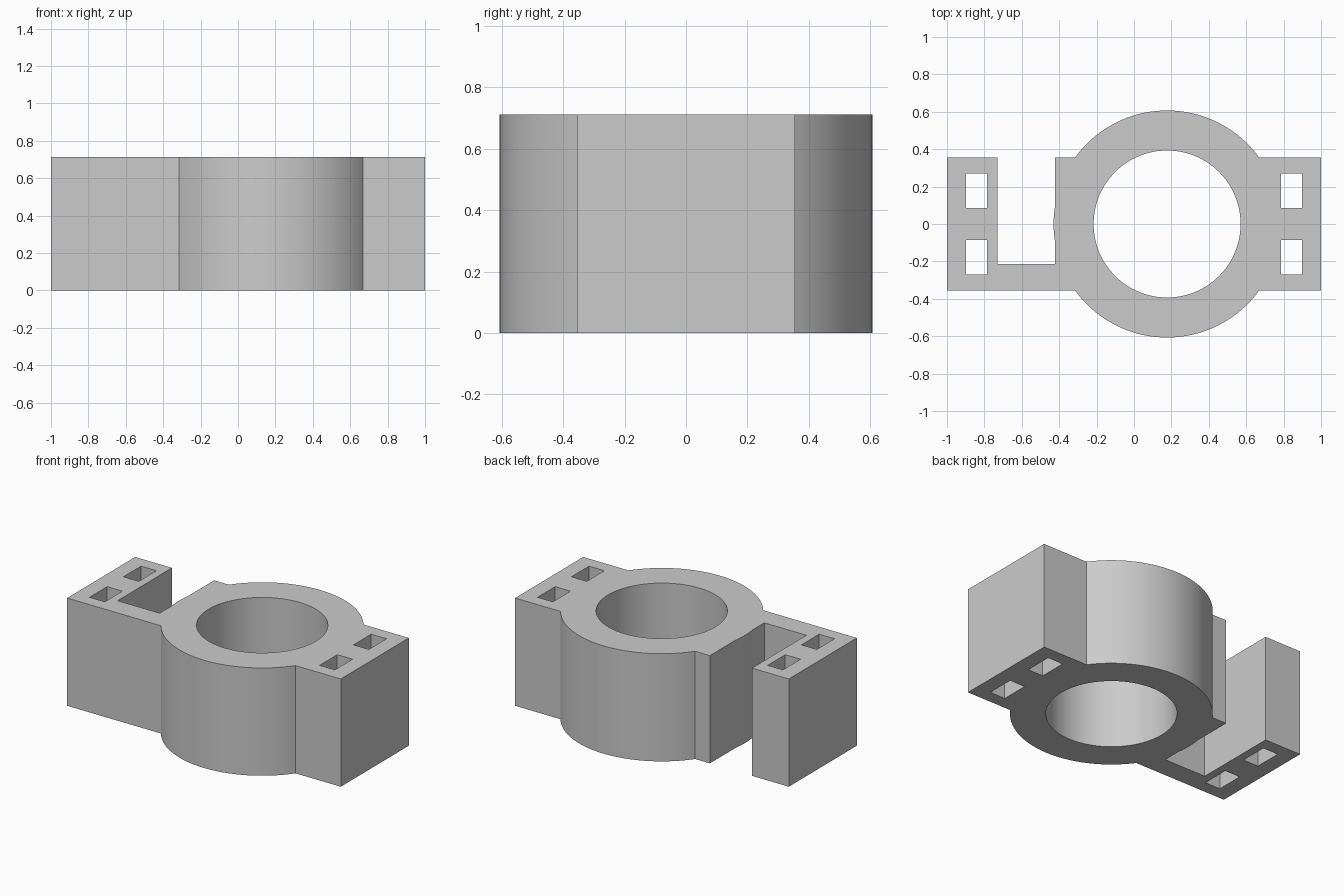
import bpy, bmesh
from math import asin, acos, cos, sin, pi, radians

if "Cube" in bpy.data.objects:
    bpy.data.objects.remove(bpy.data.objects["Cube"], do_unlink=True)

HEIGHT = 0.712
HALF = 0.355            # half depth of the straight block
CX = 0.177              # ring centre
R_OUT, R_IN = 0.607, 0.393
SLOT_L, SLOT_R, SLOT_Y = -0.731, -0.423, -0.213


def arc(r, a0, a1, n):
    """Points along an arc around the ring centre."""
    return [(CX + r * cos(a0 + (a1 - a0) * i / n),
             r * sin(a0 + (a1 - a0) * i / n)) for i in range(n + 1)]


def rect(x0, x1, y0, y1):
    return [(x0, y0), (x1, y0), (x1, y1), (x0, y1)]


# Outer outline: block, round ring front and back, open slot on the right arm
a = asin(HALF / R_OUT)
b = acos((CX - SLOT_R) / R_OUT)
outline = [(-1, -HALF)]
outline += arc(R_OUT, pi + a, 2 * pi - a, 48)
outline += [(1, -HALF), (1, HALF)]
outline += arc(R_OUT, a, pi - a, 48)
outline += [(SLOT_R, HALF)]
outline += arc(R_OUT, pi - b, pi + b, 8)
outline += [(SLOT_R, SLOT_Y), (SLOT_L, SLOT_Y), (SLOT_L, HALF), (-1, HALF)]

# Bore and the four rectangular through holes
loops = [outline, arc(R_IN, 0, 2 * pi, 96)[:-1]]
for sx in (-1, 1):
    for sy in (-1, 1):
        xs = sorted((sx * 0.785, sx * 0.897))
        ys = sorted((sy * 0.085, sy * 0.269))
        loops.append(rect(*xs, *ys))

# Filled flat profile extruded to full height
curve = bpy.data.curves.new("clamp_profile", "CURVE")
curve.dimensions = "2D"
curve.fill_mode = "BOTH"
curve.extrude = HEIGHT / 2
for pts in loops:
    spline = curve.splines.new("POLY")
    spline.points.add(len(pts) - 1)
    for p, (x, y) in zip(spline.points, pts):
        p.co = (x, y, 0, 1)
    spline.use_cyclic_u = True

profile = bpy.data.objects.new("clamp_profile", curve)
bpy.context.collection.objects.link(profile)
bpy.context.view_layer.update()
evaluated = profile.evaluated_get(bpy.context.evaluated_depsgraph_get())
mesh = bpy.data.meshes.new_from_object(evaluated)
bpy.data.objects.remove(profile, do_unlink=True)

# Weld caps to walls, rest on the ground
bm = bmesh.new()
bm.from_mesh(mesh)
bmesh.ops.remove_doubles(bm, verts=bm.verts, dist=0.0005)
bmesh.ops.translate(bm, verts=bm.verts, vec=(0, 0, HEIGHT / 2))
bmesh.ops.recalc_face_normals(bm, faces=bm.faces)
bm.to_mesh(mesh)
bm.free()
mesh.shade_smooth()
mesh.set_sharp_from_angle(angle=radians(15))

# Grey material
grey = bpy.data.materials.new("plain_grey")
grey.use_nodes = True
colour = (0.6, 0.6, 0.6, 1)
grey.diffuse_color = colour
grey.node_tree.nodes["Principled BSDF"].inputs["Base Color"].default_value = colour
mesh.materials.clear()
mesh.materials.append(grey)

body = bpy.data.objects.new("ring_clamp_body", mesh)
bpy.context.collection.objects.link(body)
